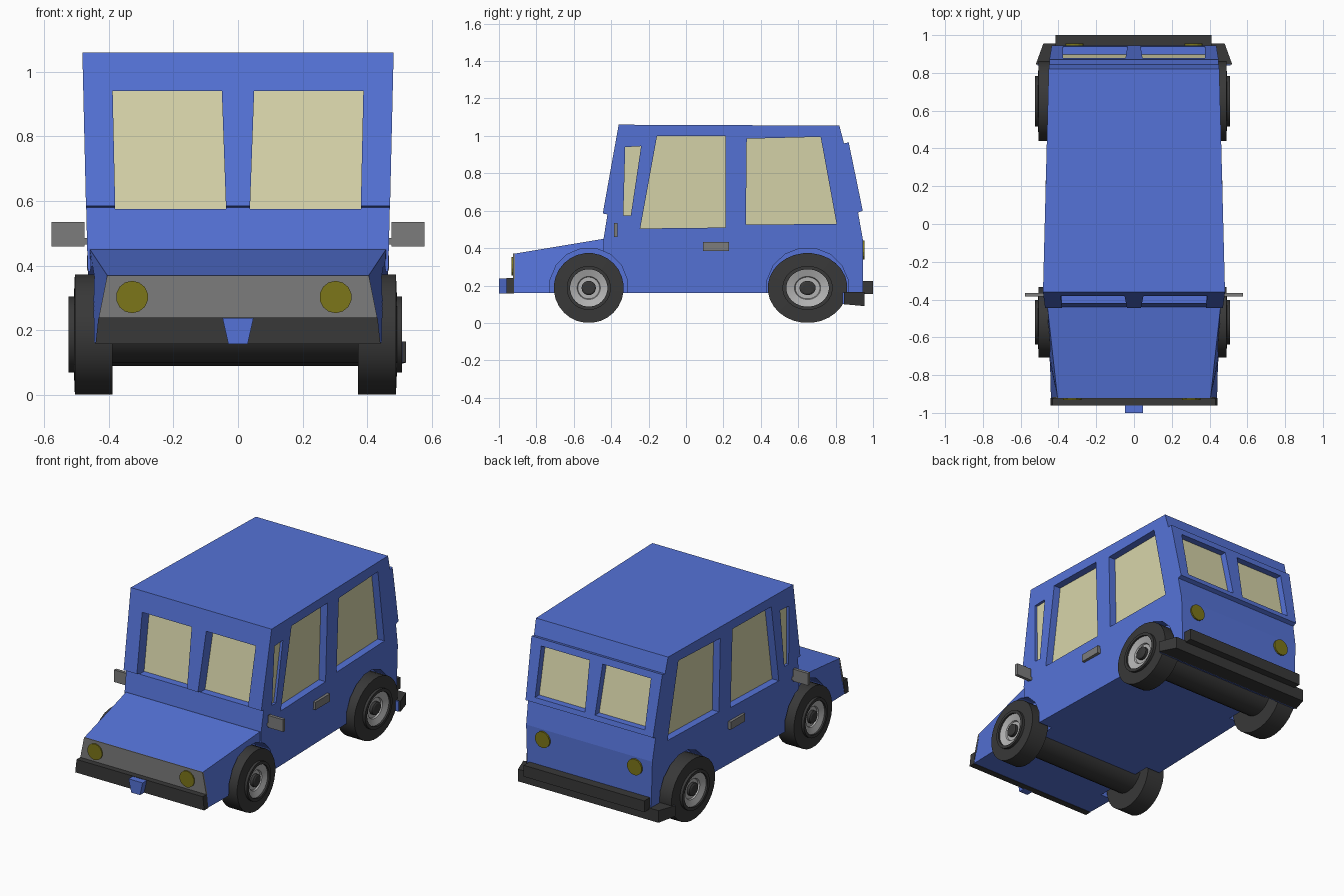
import bpy, bmesh
from math import sin, cos, pi
from mathutils import Vector as V

if "Cube" in bpy.data.objects:
    bpy.data.objects.remove(bpy.data.objects["Cube"])


def material(name, rgb):
    m = bpy.data.materials.new(name)
    m.diffuse_color = (*rgb, 1)
    m.use_nodes = True
    m.node_tree.nodes["Principled BSDF"].inputs["Base Color"].default_value = m.diffuse_color
    return m


BLUE = material("blue_paint", (0.09, 0.17, 0.68))
DARK = material("dark_rubber", (0.04, 0.04, 0.04))
GLASS = material("window_cream", (0.68, 0.66, 0.40))
LAMP = material("lamp_olive", (0.20, 0.18, 0.01))
CHROME = material("light_grey", (0.45, 0.45, 0.45))
GREY = material("mid_grey", (0.20, 0.20, 0.20))


def finish(name, bm, mat=None, smooth=False):
    bmesh.ops.recalc_face_normals(bm, faces=bm.faces)
    me = bpy.data.meshes.new(name)
    bm.to_mesh(me)
    bm.free()
    ob = bpy.data.objects.new(name, me)
    bpy.context.collection.objects.link(ob)
    if mat:
        me.materials.append(mat)
    if smooth:
        bpy.ops.object.select_all(action='DESELECT')
        ob.select_set(True)
        bpy.context.view_layer.objects.active = ob
        bpy.ops.object.shade_smooth_by_angle()
    return ob


def bridge(bm, a, b):
    """Closed solid between two matching outlines."""
    a, b = [bm.verts.new(p) for p in a], [bm.verts.new(p) for p in b]
    bm.faces.new(a)
    bm.faces.new(b)
    for i in range(len(a)):
        j = (i + 1) % len(a)
        bm.faces.new((a[i], a[j], b[j], b[i]))


def solid(name, a, b, mat):
    bm = bmesh.new()
    bridge(bm, a, b)
    return finish(name, bm, mat)


def symmetric(name, pts, mat):
    """Side outline of (y, z, half width), mirrored across x = 0."""
    return solid(name, [(w, y, z) for y, z, w in pts], [(-w, y, z) for y, z, w in pts], mat)


def box(name, x0, x1, y0, y1, z0, z1, mat):
    q = [(y0, z0), (y1, z0), (y1, z1), (y0, z1)]
    return solid(name, [(x0, *p) for p in q], [(x1, *p) for p in q], mat)


def ellipse(x, y, z, ry, rz, n):
    return [(x, y + ry * cos(2 * pi * (i + .5) / n), z + rz * sin(2 * pi * (i + .5) / n)) for i in range(n)]


def width(y, z):
    """Half width of the tapering cabin."""
    return 0.443 + 0.028 * z - 0.0254 * y


# Main bodywork: cabin and bonnet
cabin_pts = [(-.44, .16), (-.44, .455), (-.42, .58), (-.445, .585), (-.36, 1.06), (.82, 1.055),
             (.845, .96), (.87, .965), (.945, .6), (.92, .59), (.945, .45), (.945, .16)]
cabin = symmetric("cabin", [(y, z, width(y, z)) for y, z in cabin_pts], BLUE)
bonnet = symmetric("bonnet", [(-.92, .16, .44), (-.92, .37, .405), (-.44, .45, .458), (-.44, .16, .452)], BLUE)

# Windows: each outline cuts a recess and leaves a pane on its floor
cut = bmesh.new()


def window(name, pts, out):
    pts, out = [V(p) for p in pts], V(out)
    bridge(cut, pts, [p + out * .15 for p in pts])
    solid(name, [p + out * .004 for p in pts], [p - out * .01 for p in pts], GLASS)


for s in (1, -1):
    side = "right" if s > 0 else "left"
    for label, depth, outline in (
            ("front", .05, [(-.245, .505), (.21, .51), (.21, 1.0), (-.155, 1.0)]),
            ("rear", .05, [(.32, .525), (.805, .53), (.72, .995), (.325, .985)]),
            ("quarter", .02, [(-.335, .575), (-.295, .575), (-.24, .945), (-.325, .94)])):
        window(f"{side}_{label}_window", [(s * (width(y, z) - depth), y, z) for y, z in outline], (s, 0, 0))
    window(f"{side}_windscreen",
           [(s * x, -.37 + .179 * (z - .58), z)
            for x, z in ((.037, .575), (.38, .575), (.388, .94), (.05, .94))], (0, -1, 0))
    window(f"{side}_back_window",
           [(s * x, .9 - .205 * (z - .6), z)
            for x, z in ((.035, .63), (.375, .63), (.375, .925), (.045, .925))], (0, 1, 0))
    # Wheel arches
    for y, ry in ((-.52, .21), (.65, .22)):
        bridge(cut, ellipse(s * .36, y, .19, ry, .212, 16), ellipse(s * .7, y, .19, ry, .212, 16))

cutter = finish("recess_cutter", cut)
cutter.hide_render = True
for ob in (cabin, bonnet):
    mod = ob.modifiers.new("recesses", 'BOOLEAN')
    mod.object, mod.operation, mod.solver = cutter, 'DIFFERENCE', 'EXACT'
    bpy.context.view_layer.objects.active = ob
    bpy.ops.object.modifier_apply(modifier=mod.name)
bpy.data.objects.remove(cutter)


def lathe(name, prof, cx, s, cy, stretch, mat, n=28):
    """Spin a (radius, x) profile about the wheel axis."""
    bm = bmesh.new()
    rings = []
    for r, x in prof:
        rings.append([bm.verts.new(p) for p in ellipse(cx + s * x, cy, .187, r * stretch, r, n)])
    for a, b in zip(rings, rings[1:]):
        for i in range(n):
            j = (i + 1) % n
            bm.faces.new((a[i], a[j], b[j], b[i]))
    bm.faces.new(rings[0])
    bm.faces.new(rings[-1])
    return finish(name, bm, mat, True)


# Wheels and axles
for end, y, k in (("front", -.52, 1), ("rear", .65, 1.14)):
    for s in (1, -1):
        tag = f"{end}_{'right' if s > 0 else 'left'}"
        lathe(tag + "_tyre", [(.187, .38), (.187, .497), (.118, .500), (.118, .516), (.1, .516), (.1, .48)],
              -.008, s, y, k, DARK)
        lathe(tag + "_rim", [(.1, .47), (.1, .505), (.062, .492), (.058, .483)], -.008, s, y, k, CHROME)
        lathe(tag + "_hub", [(.038, .47), (.038, .5), (.03, .505)], -.008, s, y, k, DARK)
    bm = bmesh.new()
    bridge(bm, ellipse(-.4, y, .22, .12, .12, 24), ellipse(.39, y, .22, .12, .12, 24))
    finish(end + "_axle", bm, DARK, True)

# Front trim
symmetric("grille", [(-.925, .235, .432), (-.925, .37, .405), (-.915, .37, .405), (-.915, .235, .432)], GREY)
symmetric("front_bumper", [(-.96, .158, .441), (-.96, .24, .432), (-.92, .24, .432), (-.92, .158, .441)], DARK)
symmetric("front_plate", [(-1, .158, .03), (-1, .238, .048), (-.955, .238, .048), (-.955, .158, .03)], BLUE)

# Rear bumper: wrapping lower step, upper bar and painted inner face
symmetric("rear_bumper_step", [(.845, .1, .52), (.845, .165, .52), (.955, .165, .48), (.955, .09, .48)], DARK)
box("rear_bumper_bar", -.415, .41, .93, 1, .155, .225, DARK)
symmetric("rear_bumper_inner", [(.838, .1, .51), (.838, .163, .51), (.848, .163, .51), (.848, .1, .51)], BLUE)

# Lamps, door handles and mirrors
for s in (1, -1):
    side = "right" if s > 0 else "left"
    for label, y0, y1, x, z in (("head", -.932, -.91, s * .315 - .013, .303), ("tail", .93, .955, s * .315, .39)):
        ring = ellipse(0, x, z, .05, .05, 14)
        solid(f"{side}_{label}lamp", [(a, y0, b) for _, a, b in ring], [(a, y1, b) for _, a, b in ring], LAMP)
    box(side + "_door_handle", s * .43, s * .468, .09, .23, .385, .432, GREY)
    box(side + "_mirror", s * .475, s * .578, -.385, -.365, .46, .535, GREY)
    box(side + "_mirror_stem", s * .44, s * .485, -.382, -.368, .465, .485, GREY)
